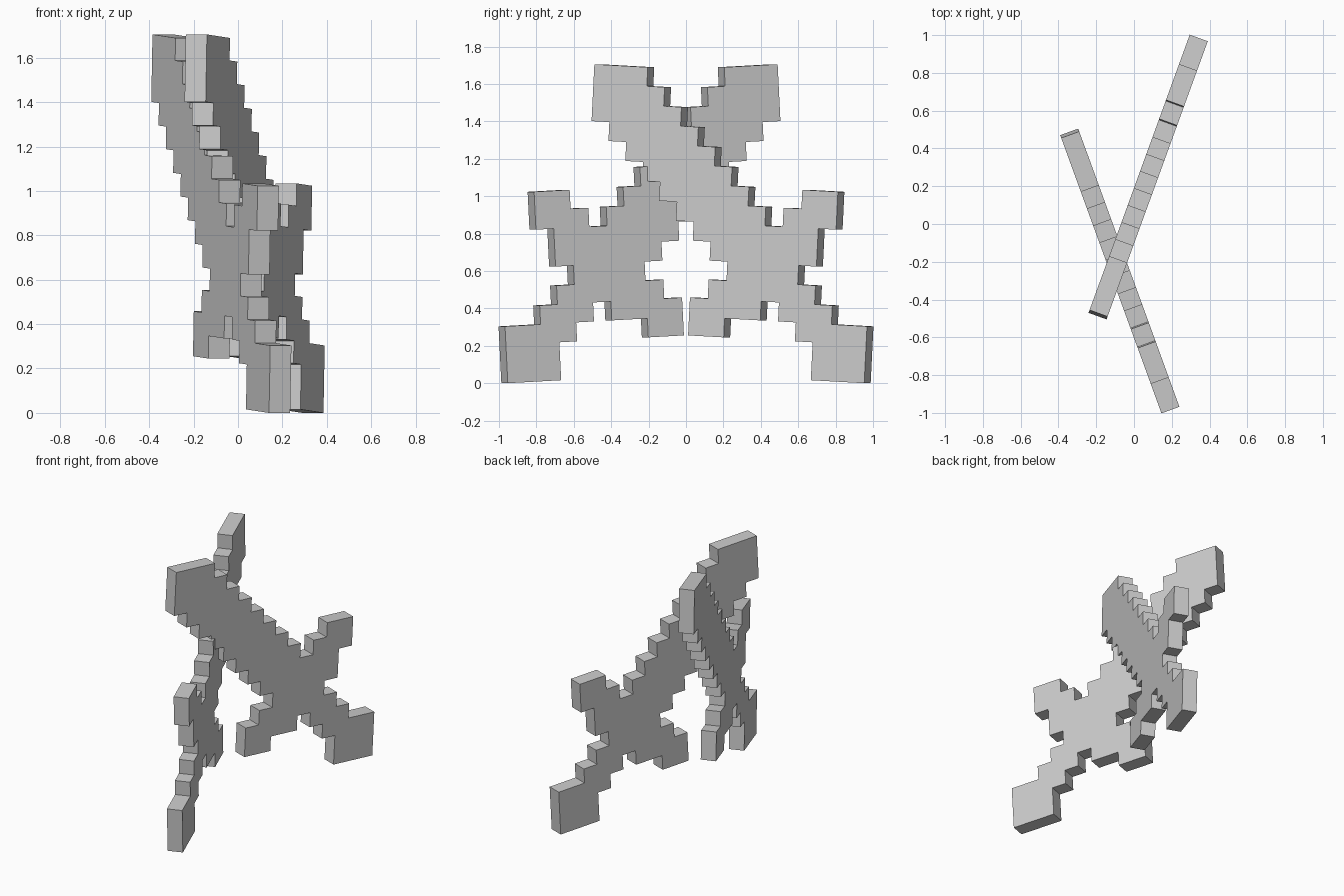
import bpy, bmesh, math
from mathutils import Matrix, Vector

if "Cube" in bpy.data.objects:
    bpy.data.objects.remove(bpy.data.objects["Cube"])

CELL = 0.1014                   # size of one square step, also the thickness
YAW, LEAN = math.radians(20), math.radians(3)

# filled column ranges (first, last) for each row, from blade tip to pommel
ROWS = [
    [(0, 2)], [(0, 3)], [(0, 4)], [(1, 5)], [(2, 6)], [(3, 7)],
    [(4, 8), (12, 13)], [(5, 9), (11, 13)], [(6, 12)], [(7, 12)], [(8, 11)],
    [(7, 12)], [(6, 9), (11, 13)], [(6, 7), (12, 15)], [(13, 15)], [(13, 15)],
]

steel = bpy.data.materials.new("plain_grey")
steel.diffuse_color = (0.6, 0.6, 0.6, 1)
steel.use_nodes = True
steel.node_tree.nodes["Principled BSDF"].inputs["Base Color"].default_value = steel.diffuse_color


def make_sword(name, corner, mirrored):
    """Stepped sword plate; corner is the near upper corner of the blade tip."""
    bm = bmesh.new()
    for r, spans in enumerate(ROWS):
        for first, last in spans:
            for c in range(first, last + 1):
                bm.faces.new([bm.verts.new((0, (c + i) * CELL, -(r + j) * CELL))
                              for i, j in ((0, 0), (0, 1), (1, 1), (1, 0))])
    bmesh.ops.remove_doubles(bm, verts=bm.verts, dist=1e-4)
    # give the outline its thickness, then merge the flat squares
    ext = bmesh.ops.extrude_face_region(bm, geom=bm.faces[:], use_keep_orig=True)
    moved = [v for v in ext["geom"] if isinstance(v, bmesh.types.BMVert)]
    bmesh.ops.translate(bm, verts=moved, vec=(-CELL, 0, 0))
    bmesh.ops.dissolve_limit(bm, angle_limit=0.01, verts=bm.verts, edges=bm.edges)
    # lean in its own plane, turn about the upright axis, then mirror if needed
    m = Matrix.Rotation(-YAW, 4, 'Z') @ Matrix.Rotation(-LEAN, 4, 'X')
    if mirrored:
        m = Matrix.Scale(-1, 4, Vector((0, 1, 0))) @ m
    bm.transform(Matrix.Translation(corner) @ m)
    bmesh.ops.recalc_face_normals(bm, faces=bm.faces)
    mesh = bpy.data.meshes.new(name)
    bm.to_mesh(mesh)
    bm.free()
    mesh.materials.append(steel)
    obj = bpy.data.objects.new(name, mesh)
    bpy.context.collection.objects.link(obj)


# two crossed swords
make_sword("right_sword", (-0.14, -0.49, 1.705), False)
make_sword("left_sword", (-0.29, 0.49, 1.705), True)
